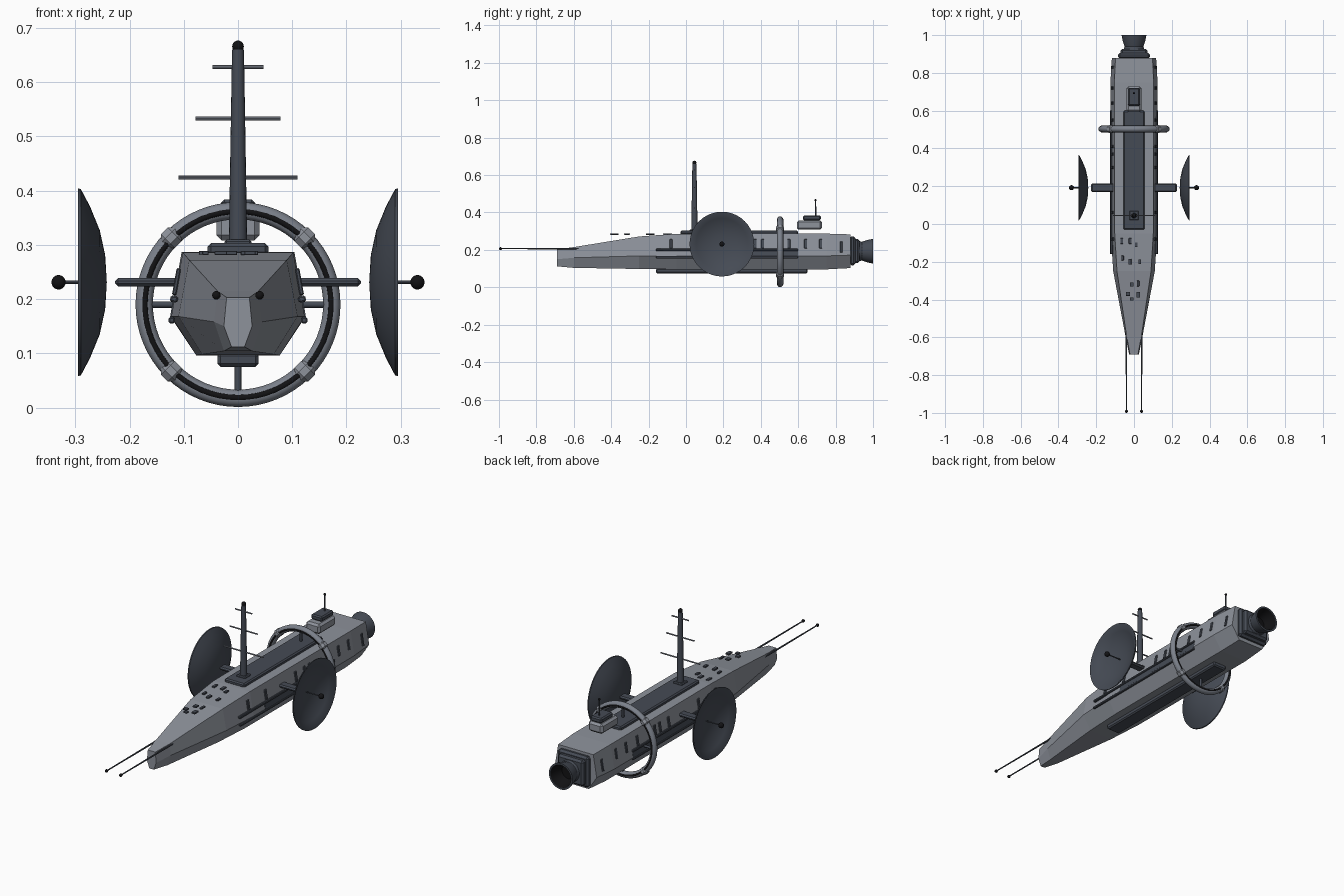
import bpy, bmesh, math
from mathutils import Vector, Matrix

if "Cube" in bpy.data.objects:
    bpy.data.objects.remove(bpy.data.objects["Cube"])


def mat(name, c):
    m = bpy.data.materials.new(name)
    m.diffuse_color = (*c, 1)
    m.use_nodes = True
    m.node_tree.nodes["Principled BSDF"].inputs["Base Color"].default_value = m.diffuse_color
    return m


HULL = mat("hull_grey", (0.27, 0.29, 0.33))
MID = mat("mid_grey", (0.2, 0.22, 0.26))
DARK = mat("dark_grey", (0.06, 0.07, 0.09))
BLACK = mat("black", (0.006, 0.006, 0.007))


def add(name, bm, m, smooth=False):
    bmesh.ops.recalc_face_normals(bm, faces=bm.faces)
    me = bpy.data.meshes.new(name)
    bm.to_mesh(me)
    bm.free()
    o = bpy.data.objects.new(name, me)
    bpy.context.collection.objects.link(o)
    me.materials.append(m)
    if smooth:
        bpy.ops.object.select_all(action='DESELECT')
        o.select_set(True)
        bpy.context.view_layer.objects.active = o
        bpy.ops.object.shade_smooth_by_angle(angle=math.radians(35))
    return o


def box(name, c, s, m, bevel=0.0, rot=None):
    bm = bmesh.new()
    bmesh.ops.create_cube(bm, size=1)
    bmesh.ops.scale(bm, vec=s, verts=bm.verts)
    if bevel:
        bmesh.ops.bevel(bm, geom=bm.edges[:], offset=bevel, segments=1, affect='EDGES')
    if rot:
        bmesh.ops.transform(bm, matrix=rot, verts=bm.verts)
    bmesh.ops.translate(bm, vec=c, verts=bm.verts)
    return add(name, bm, m)


def rod(name, a, b, r1, r2, m, n=12):
    a, b = Vector(a), Vector(b)
    bm = bmesh.new()
    rot = (b - a).to_track_quat('Z', 'Y').to_matrix().to_4x4()
    bmesh.ops.create_cone(bm, cap_ends=True, segments=n, radius1=r1, radius2=r2, depth=(b - a).length,
                          matrix=Matrix.Translation((a + b) / 2) @ rot)
    return add(name, bm, m, True)


def ball(name, c, r, m):
    bm = bmesh.new()
    bmesh.ops.create_uvsphere(bm, u_segments=14, v_segments=8, radius=r, matrix=Matrix.Translation(c))
    return add(name, bm, m, True)


def lathe(name, prof, c, axis, m, n=40):
    """Revolve (distance along axis, radius) points around an axis through c."""
    bm = bmesh.new()
    q = Vector(axis).to_track_quat('Z', 'Y')
    rings = [[bm.verts.new(Vector(c) + q @ Vector((r * math.cos(2 * math.pi * i / n),
                                                   r * math.sin(2 * math.pi * i / n), d)))
              for i in range(n)] for d, r in prof]
    for a, b in zip(rings, rings[1:]):
        for i in range(n):
            bm.faces.new((a[i], a[(i + 1) % n], b[(i + 1) % n], b[i]))
    bmesh.ops.remove_doubles(bm, verts=bm.verts, dist=1e-5)
    return add(name, bm, m, True)


def torus(name, y, z, R, r, m):
    k = 14
    prof = [(r * math.sin(2 * math.pi * i / k), R + r * math.cos(2 * math.pi * i / k)) for i in range(k + 1)]
    return lathe(name, prof, (0, y, z), (0, 1, 0), m, 64)


# Hull: six-sided sections (y, top half width, top z, side half width, side z, bottom half width, bottom z)
sections = [(-0.69, .021, .203, .026, .150, .012, .112),
            (-0.60, .038, .215, .044, .158, .026, .104),
            (-0.25, .090, .272, .110, .168, .066, .098),
            (-0.05, .102, .286, .123, .168, .077, .096),
            (0.75, .104, .287, .125, .168, .077, .096),
            (0.88, .098, .283, .117, .172, .072, .103)]
bm = bmesh.new()
loops = []
for y, wt, zt, ws, zs, wb, zb in sections:
    loops.append([bm.verts.new((x, y, z)) for x, z in
                  ((wt, zt), (ws, zs), (wb, zb), (-wb, zb), (-ws, zs), (-wt, zt))])
for a, b in zip(loops, loops[1:]):
    for i in range(6):
        bm.faces.new((a[i], a[(i + 1) % 6], b[(i + 1) % 6], b[i]))
bm.faces.new(loops[0])
bm.faces.new(loops[-1])
add("hull", bm, HULL)

# Spine, keel and engine
box("top_spine", (0, .285, .292), (.112, .63, .022), DARK, .006)
box("bottom_keel", (0, .245, .088), (.076, .81, .026), DARK, .006)
box("engine_collar", (0, .89, .195), (.17, .03, .155), DARK, .01)
box("engine_block", (0, .905, .194), (.144, .045, .13), DARK, .01)
lathe("engine_nozzle", [(0, 0), (0, .056), (.02, .05), (.05, .06), (.08, .066),
                        (.08, .057), (.045, .048)], (0, .92, .193), (0, 1, 0), DARK)
lathe("nozzle_interior", [(.079, .056), (.045, .047), (.02, .035), (.02, 0)], (0, .92, .193), (0, 1, 0), BLACK)

# Bridge tower
box("bridge_lower", (0, .66, .333), (.08, .135, .05), HULL, .01)
box("bridge_upper", (0, .673, .371), (.062, .095, .026), DARK, .006)
rod("bridge_antenna", (0, .693, .38), (0, .693, .465), .004, .003, DARK)
ball("bridge_antenna_tip", (0, .693, .466), .006, BLACK)

# Mast with crossbars
box("mast_base", (0, .045, .304), (.05, .05, .012), DARK, .004)
rod("mast", (0, .045, .30), (0, .045, .66), .017, .011, DARK, 16)
ball("mast_tip", (0, .045, .666), .011, BLACK)
for z, w in ((.424, .11), (.533, .078), (.628, .047)):
    rod("mast_crossbar", (-w, .045, z), (w, .045, z), .0035, .0035, MID, 8)

# Ring with dark inlays, corner nodes and spokes
RY, RZ, RR = .503, .190, .173
torus("ring", RY, RZ, RR, .016, MID)
for s in (-1, 1):
    torus("ring_inlay", RY + s * .012, RZ, RR - .001, .0058, BLACK)
for k in range(4):
    a = math.pi / 4 + k * math.pi / 2
    c = Vector((math.cos(a), 0, math.sin(a)))
    box("ring_node", Vector((0, RY, RZ)) + c * (RR + .001), (.036, .042, .04), HULL, .011,
        Matrix.Rotation(-a, 4, 'Y'))
    d = Vector((round(math.cos(a - math.pi / 4)), 0, round(math.sin(a - math.pi / 4))))
    rod("ring_spoke", Vector((0, RY, RZ)) + d * .085, Vector((0, RY, RZ)) + d * .165, .006, .006, DARK)

# Parts on both sides
for s in (-1, 1):
    # Dish arm, dish and feed
    box("dish_arm", (s * .162, .192, .231), (.13, .044, .016), DARK, .006)
    lathe("dish", [(0, 0), (.003, .05), (.013, .096), (.031, .14), (.048, .172), (.053, .173), (.053, .167),
                   (.035, .138), (.017, .094), (.008, .05), (.005, 0)],
          (s * .242, .192, .231), (s, 0, 0), DARK)
    rod("dish_feed", (s * .245, .192, .231), (s * .325, .192, .231), .003, .003, DARK, 8)
    ball("dish_feed_tip", (s * .331, .192, .231), .0135, BLACK)
    # Nose probes
    rod("nose_probe", (s * .04, -.56, .207), (s * .04, -.99, .207), .0045, .003, DARK, 8)
    ball("nose_probe_tip", (s * .04, -.992, .207), .008, BLACK)
    # Side rails, panel and slots follow the sloping flank
    tilt = Matrix.Rotation(-s * math.atan2(.021, .119), 4, 'Y')
    box("side_rail_upper", (s * .118, .22, .2), (.014, .76, .012), DARK, .003, tilt)
    box("side_rail_lower", (s * .122, .22, .161), (.012, .76, .012), DARK, .003)
    box("side_panel", (s * .119, .32, .18), (.008, .56, .034), DARK, 0, tilt)
    for y in (-.08, .06, .3, .37, .41, .55, .64, .72):
        box("side_slot", (s * .1135, y, .232), (.008, .016, .05), DARK, .002, tilt)
    box("rear_slot", (s * .113, .83, .215), (.008, .014, .06), DARK, .002, tilt)

# Small surface blocks above the nose
for x, y, w, l in ((-.06, -.18, .012, .025), (-.022, -.2, .016, .03), (.03, -.2, .014, .025),
                   (-.012, -.32, .02, .022), (.022, -.315, .012, .03), (-.032, -.37, .022, .02),
                   (.022, -.375, .02, .03), (-.012, -.397, .02, .016), (-.065, -.09, .014, .03),
                   (-.02, -.09, .016, .03), (.012, -.11, .014, .024)):
    box("deck_block", (x, y, .285), (w, l, .008), DARK, .001)
